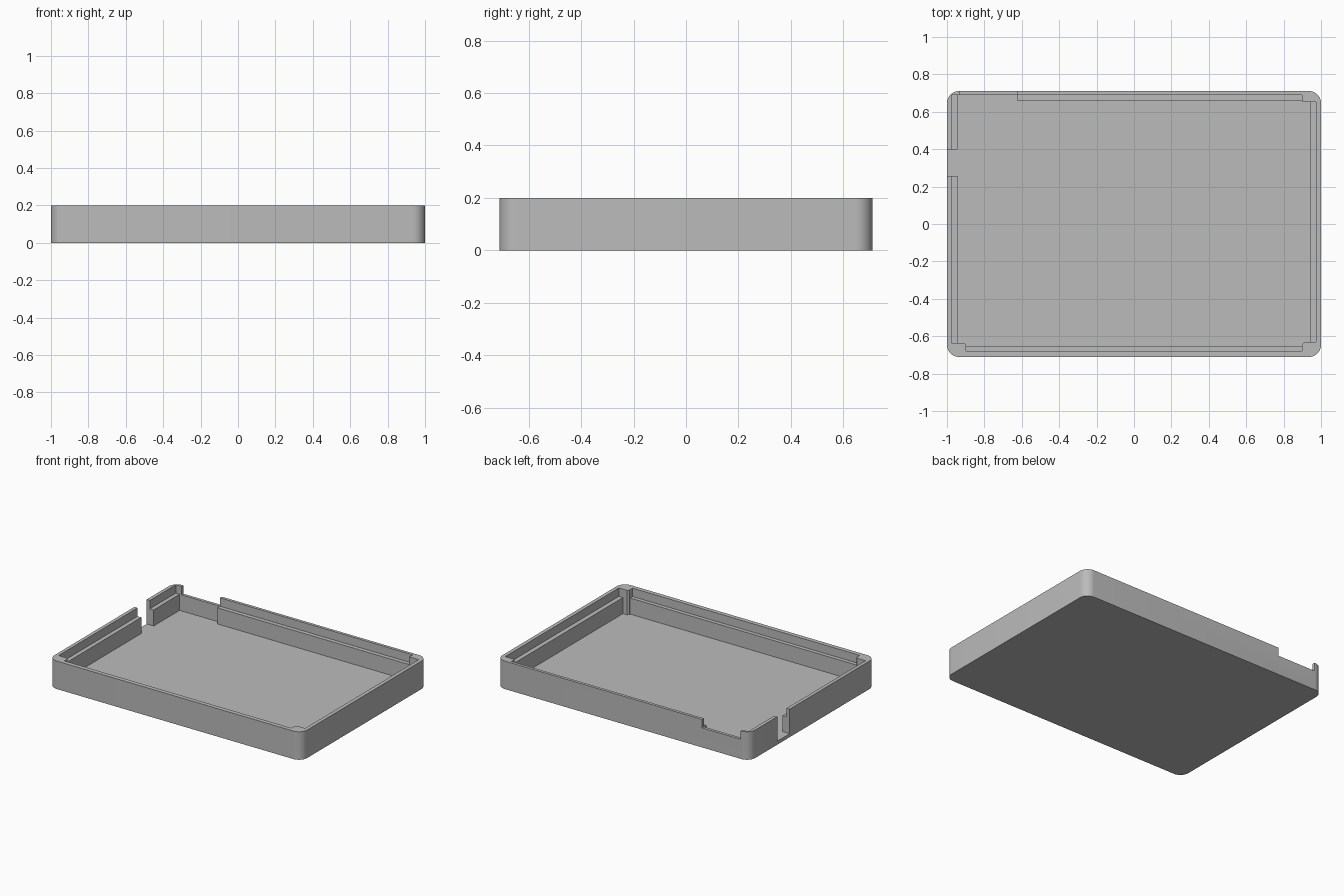
import bpy, bmesh, math

if "Cube" in bpy.data.objects:
    bpy.data.objects.remove(bpy.data.objects["Cube"])

W, D, H = 1.0, 0.711, 0.2      # half width, half depth, height
FLOOR, LEDGE, TOP = 0.025, 0.14, 0.3

grey = bpy.data.materials.new("light grey plastic")
grey.diffuse_color = (0.5, 0.5, 0.5, 1)
grey.use_nodes = True
grey.node_tree.nodes["Principled BSDF"].inputs["Base Color"].default_value = grey.diffuse_color


def prism(name, outline, z0, z1):
    """Extrude a closed outline from z0 to z1."""
    bm = bmesh.new()
    face = bm.faces.new([bm.verts.new((x, y, z0)) for x, y in outline])
    ext = bmesh.ops.extrude_face_region(bm, geom=[face])
    for v in ext["geom"]:
        if isinstance(v, bmesh.types.BMVert):
            v.co.z = z1
    bmesh.ops.recalc_face_normals(bm, faces=bm.faces)
    mesh = bpy.data.meshes.new(name)
    bm.to_mesh(mesh)
    bm.free()
    mesh.materials.append(grey)
    ob = bpy.data.objects.new(name, mesh)
    bpy.context.collection.objects.link(ob)
    return ob


def box(name, x0, x1, y0, y1, z0):
    return prism(name, [(x0, y0), (x1, y0), (x1, y1), (x0, y1)], z0, TOP)


def rounded_rect(w, d, r, n=10):
    pts = []
    for k, (sx, sy) in enumerate([(1, 1), (-1, 1), (-1, -1), (1, -1)]):
        for i in range(n + 1):
            a = math.pi / 2 * (k + i / n)
            pts.append((sx * (w - r) + r * math.cos(a), sy * (d - r) + r * math.sin(a)))
    return pts


# Solid body with rounded corners
tray = prism("tray", rounded_rect(W, D, 0.065), 0, H)

# Cavity outline, stepping round the corner posts and the thinned back wall
c = 0.01
cavity = [(-0.945, -0.635), (-0.898 - c, -0.635), (-0.898, -0.635 - c), (-0.898, -0.652),
          (0.898, -0.652), (0.898, -0.632 - c), (0.898 + c, -0.632), (0.941, -0.632),
          (0.941, 0.652), (0.898 + c, 0.652), (0.898, 0.655), (0.898, 0.66),
          (-0.625, 0.66), (-0.625, 0.69), (-0.945, 0.69)]

cutters = [
    prism("cavity_cutter", cavity, FLOOR, TOP),
    # Ledges inside the rim
    box("left_ledge_cutter", -0.975, -0.92, -0.635, 0.69, LEDGE),
    box("right_ledge_cutter", 0.92, 0.973, -0.632, 0.652, LEDGE),
    box("front_ledge_cutter", -0.898, 0.898, -0.68, -0.6, LEDGE),
    box("back_ledge_cutter", -0.7, 0.898, 0.6, 0.69, LEDGE),
    # Openings in the left and back walls
    box("left_slot_cutter", -1.1, -0.9, 0.257, 0.397, FLOOR),
    box("back_opening_cutter", -0.93, -0.625, 0.65, 0.8, LEDGE),
]
for cutter in cutters:
    cutter.hide_render = True
    cutter.hide_viewport = False
    mod = tray.modifiers.new(cutter.name, "BOOLEAN")
    mod.operation, mod.solver, mod.object = "DIFFERENCE", "EXACT", cutter

# Apply the cuts and remove the helpers
bpy.context.view_layer.objects.active = tray
tray.select_set(True)
for mod in list(tray.modifiers):
    bpy.ops.object.modifier_apply(modifier=mod.name)
for cutter in cutters:
    bpy.data.objects.remove(cutter)

# Smooth the rounded corners, keep the edges sharp
bpy.ops.object.shade_smooth_by_angle(angle=math.radians(30))
